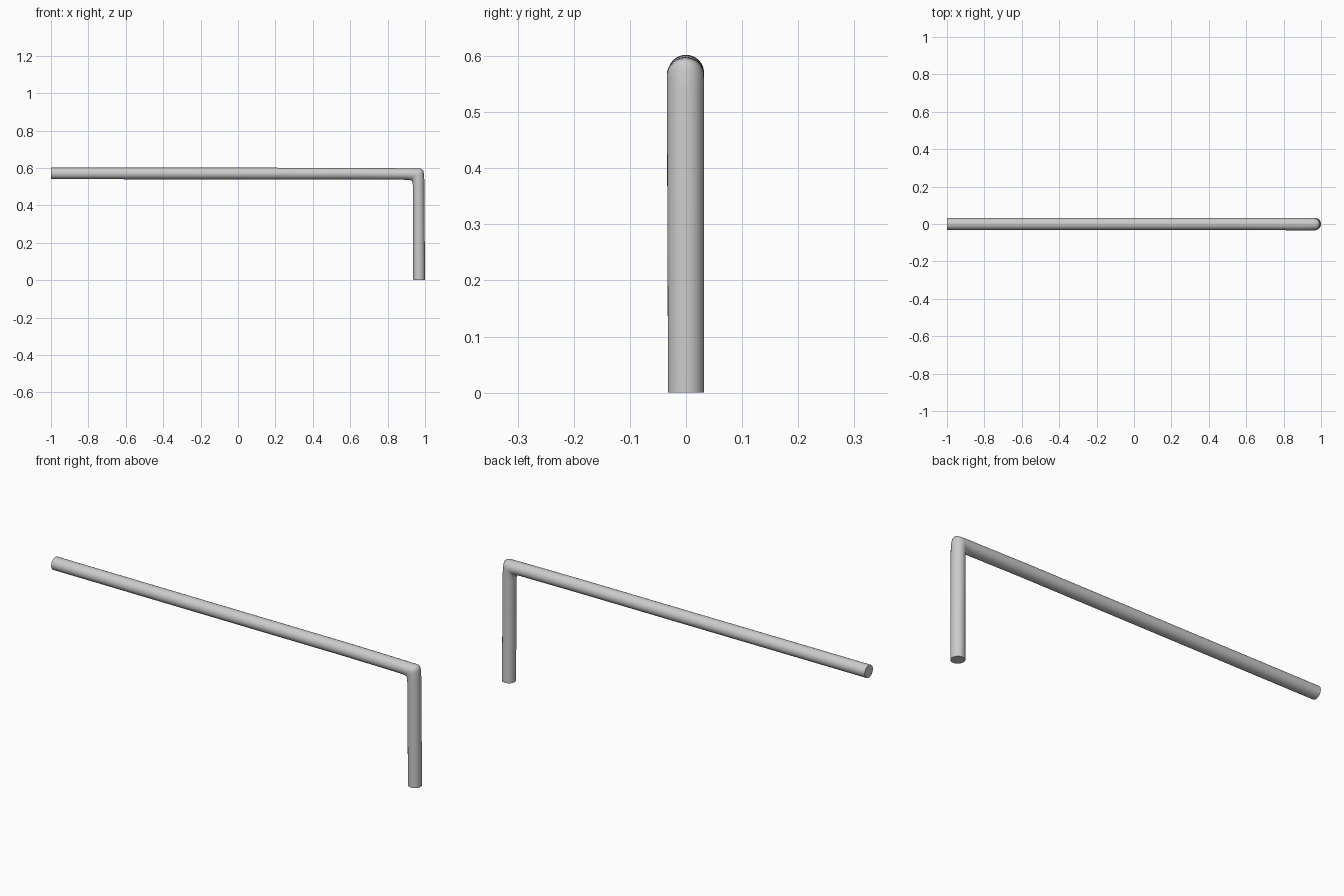
import bpy, bmesh, math

if "Cube" in bpy.data.objects:
    bpy.data.objects.remove(bpy.data.objects["Cube"])

SIDES = 32

# Bent pipe: each ring is (outer x, outer z, inner x, inner z, centre y, half width in y)
rings = [
    (-1.000, 0.602, -1.000, 0.540, 0.000, 0.032),
    (0.600, 0.601, 0.600, 0.539, 0.000, 0.032),
    (0.900, 0.598, 0.900, 0.537, -0.001, 0.033),
    (0.970, 0.597, 0.920, 0.535, -0.001, 0.033),
    (0.983, 0.595, 0.928, 0.532, -0.001, 0.033),
    (0.990, 0.588, 0.932, 0.526, -0.001, 0.033),
    (0.993, 0.575, 0.934, 0.516, -0.001, 0.033),
    (0.996, 0.540, 0.935, 0.500, -0.001, 0.033),
    (1.000, 0.000, 0.937, 0.000, 0.000, 0.032),
]

bm = bmesh.new()
loops = []
for ox, oz, ix, iz, cy, w in rings:
    cx, cz = (ox + ix) / 2, (oz + iz) / 2
    loop = []
    for k in range(SIDES):
        a = 2 * math.pi * k / SIDES
        loop.append(bm.verts.new((cx + (ox - cx) * math.cos(a),
                                  cy + w * math.sin(a),
                                  cz + (oz - cz) * math.cos(a))))
    loops.append(loop)

# Pipe wall
for a, b in zip(loops, loops[1:]):
    for k in range(SIDES):
        n = (k + 1) % SIDES
        bm.faces.new((a[k], a[n], b[n], b[k]))

# End caps
bm.faces.new(loops[0])
bm.faces.new(loops[-1])
bmesh.ops.recalc_face_normals(bm, faces=bm.faces[:])

mesh = bpy.data.meshes.new("bent_pipe")
bm.to_mesh(mesh)
bm.free()
pipe = bpy.data.objects.new("bent_pipe", mesh)
bpy.context.collection.objects.link(pipe)

bpy.context.view_layer.objects.active = pipe
pipe.select_set(True)
bpy.ops.object.shade_smooth_by_angle(angle=math.radians(40))
